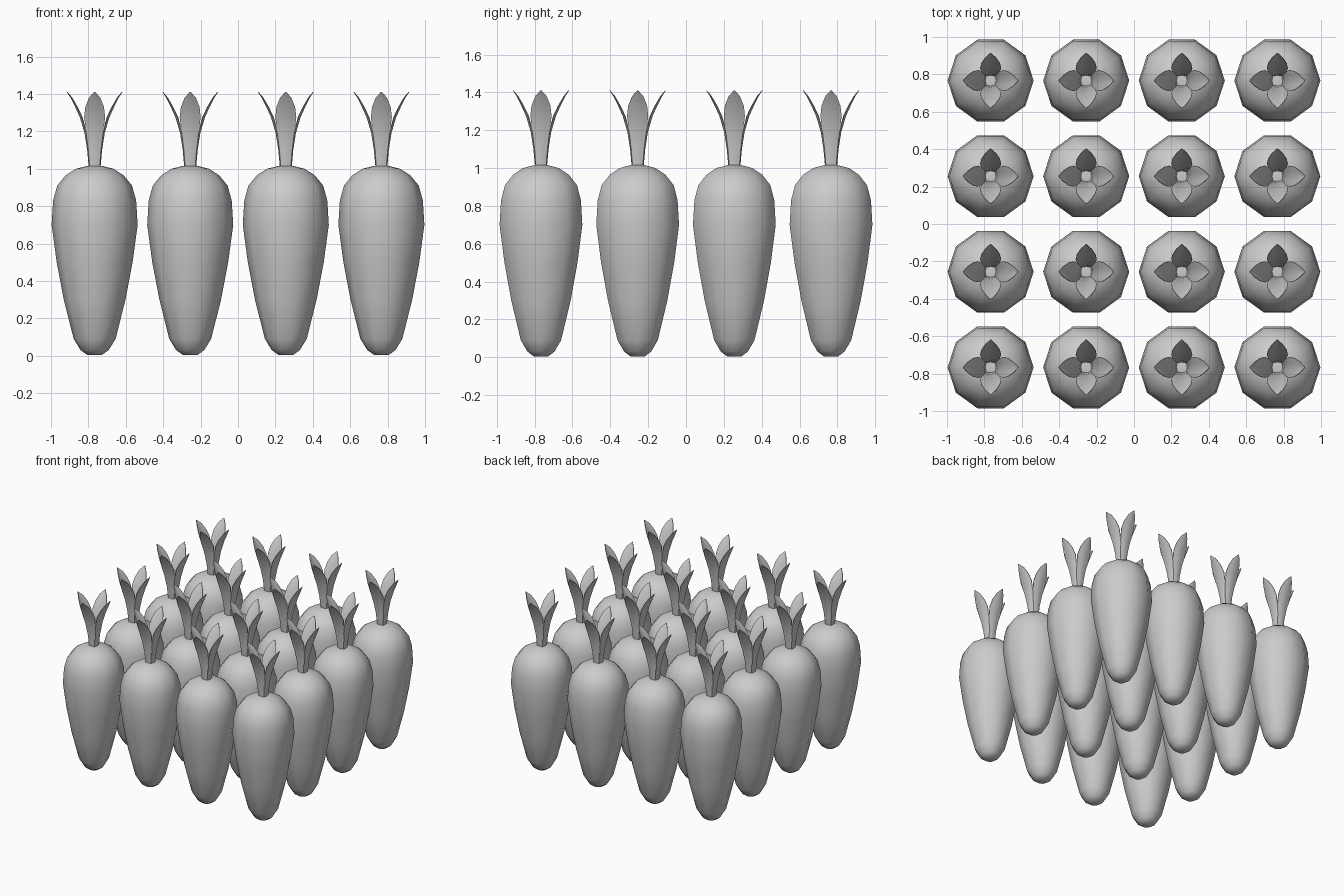
import bpy, bmesh, math
from mathutils import Matrix, Vector

cube = bpy.data.objects.get("Cube")
if cube:
    bpy.data.objects.remove(cube, do_unlink=True)

grey = bpy.data.materials.new("plain grey")
grey.use_nodes = True
grey.diffuse_color = (0.6, 0.6, 0.6, 1)
grey.node_tree.nodes["Principled BSDF"].inputs["Base Color"].default_value = (0.6, 0.6, 0.6, 1)

SIDES = 10
SPACING = 0.511
# (radius, height) from tip to crown
ROOT = [(0.04, 0.005), (0.075, 0.03), (0.112, 0.09), (0.165, 0.3), (0.203, 0.5),
        (0.23, 0.7), (0.222, 0.83), (0.2, 0.91), (0.155, 0.965), (0.1, 1.0), (0.04, 1.015)]
# (distance out, height, half width) from base to tip
LEAF = [(0.027, 1.0, 0.025), (0.036, 1.1, 0.031), (0.05, 1.19, 0.045), (0.075, 1.275, 0.056),
        (0.1, 1.33, 0.05), (0.125, 1.38, 0.03), (0.145, 1.41, 0.003)]


def finish(bm, name):
    bmesh.ops.recalc_face_normals(bm, faces=bm.faces)
    mesh = bpy.data.meshes.new(name)
    bm.to_mesh(mesh)
    bm.free()
    mesh.materials.append(grey)
    mesh.shade_smooth()
    return mesh


def strip(bm, rows, closed):
    """Bridge successive rows of vertices with quads."""
    for a, b in zip(rows, rows[1:]):
        n = len(a)
        for i in range(n if closed else n - 1):
            j = (i + 1) % n
            bm.faces.new((a[i], a[j], b[j], b[i]))


def make_root():
    bm = bmesh.new()
    rows = [[bm.verts.new((r * math.cos(math.tau * i / SIDES),
                           r * math.sin(math.tau * i / SIDES), z)) for i in range(SIDES)]
            for r, z in ROOT]
    strip(bm, rows, True)
    bm.faces.new(rows[0][::-1])
    bm.faces.new(rows[-1])
    return finish(bm, "root")


def make_leaves():
    bm = bmesh.new()
    for k in range(4):
        turn = Matrix.Rotation(k * math.pi / 2, 3, "Z")
        # edges cup gently inward, with a thin back layer
        skins = []
        for thick in (0, 0.004):
            skins.append([[bm.verts.new(turn @ Vector((out + thick - 0.2 * w * abs(s), s * w, z)))
                           for s in (-1, -0.5, 0, 0.5, 1)] for out, z, w in LEAF])
        for rows in skins:
            strip(bm, rows, False)
        rims = [[row[0] for row in rows] + [row[-1] for row in reversed(rows)] for rows in skins]
        strip(bm, rims, True)
    return finish(bm, "leaves")


# Four by four rows of the same vegetable
parts = {"root": make_root(), "leaves": make_leaves()}
for row in range(4):
    for col in range(4):
        for name, mesh in parts.items():
            obj = bpy.data.objects.new(f"{name}_{row + 1}_{col + 1}", mesh)
            obj.location = ((col - 1.5) * SPACING, (row - 1.5) * SPACING, 0)
            bpy.context.collection.objects.link(obj)
            if row == col == 0:
                bpy.context.view_layer.objects.active = obj
                obj.select_set(True)
                bpy.ops.object.shade_smooth_by_angle(angle=math.radians(50))
                obj.select_set(False)
